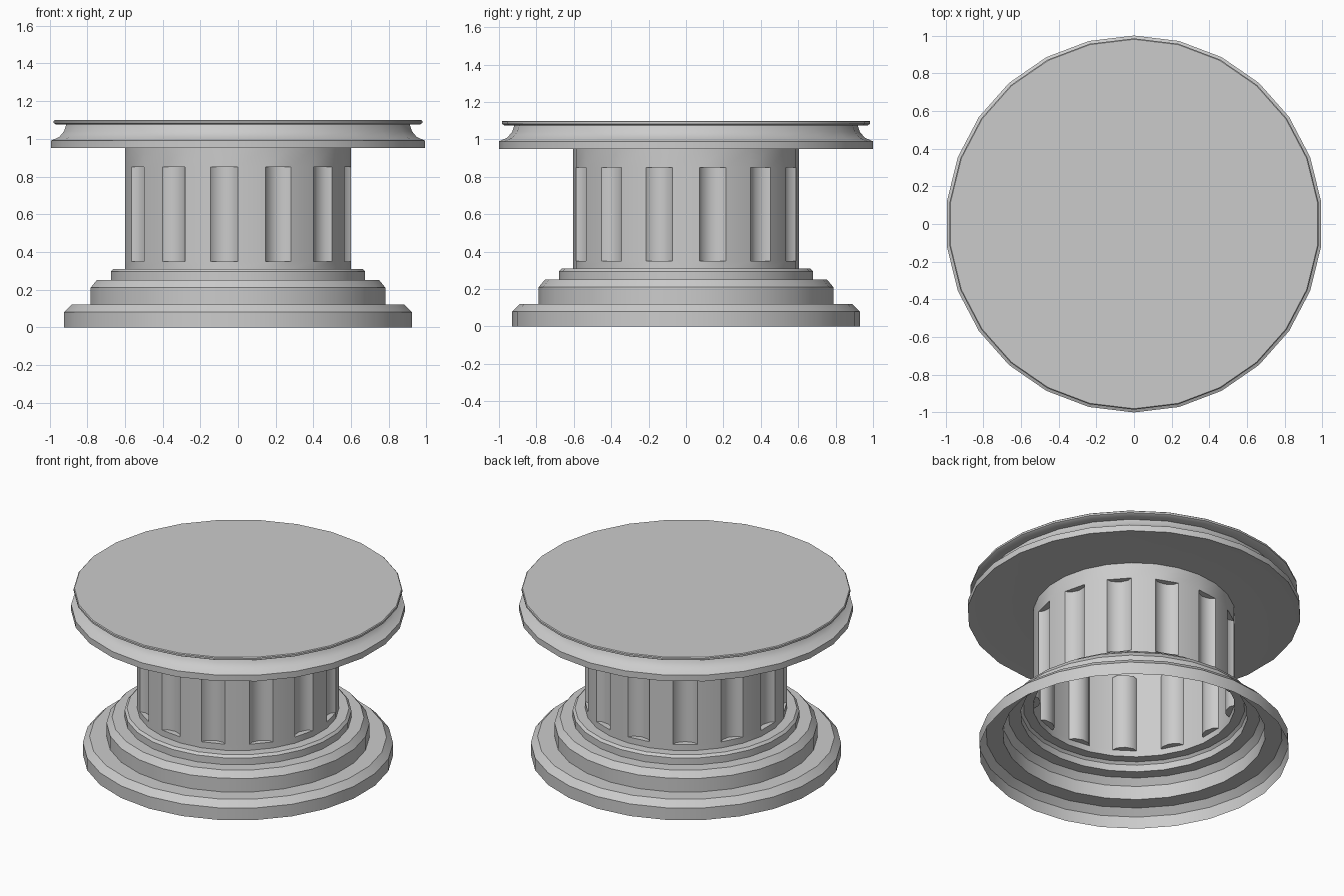
import bpy, bmesh, math
from mathutils import Vector

if "Cube" in bpy.data.objects:
    bpy.data.objects.remove(bpy.data.objects["Cube"])

SIDES = 26  # a vertex sits on the -y axis


def ring_point(r, i, z):
    a = -math.pi / 2 + 2 * math.pi * i / SIDES
    return Vector((r * math.cos(a), r * math.sin(a), z))


def finish(name, bm):
    bmesh.ops.remove_doubles(bm, verts=bm.verts, dist=0.0005)
    bmesh.ops.recalc_face_normals(bm, faces=bm.faces)
    mesh = bpy.data.meshes.new(name)
    bm.to_mesh(mesh)
    bm.free()
    ob = bpy.data.objects.new(name, mesh)
    bpy.context.collection.objects.link(ob)
    bpy.ops.object.select_all(action='DESELECT')
    ob.select_set(True)
    bpy.context.view_layer.objects.active = ob
    bpy.ops.object.shade_smooth_by_angle(angle=math.radians(35))
    return ob


def lathe(name, profile, cap_top=False):
    bm = bmesh.new()
    rings = [[bm.verts.new(ring_point(r, i, z)) for i in range(SIDES)] for r, z in profile]
    for a, b in zip(rings, rings[1:]):
        for i in range(SIDES):
            j = (i + 1) % SIDES
            bm.faces.new((a[i], a[j], b[j], b[i]))
    if cap_top:
        bm.faces.new(rings[-1])
    return finish(name, bm)


# Stepped base, open underneath
lathe("stepped_base", [(0.93, 0), (0.93, 0.08), (0.89, 0.12), (0.788, 0.12),
                       (0.788, 0.21), (0.755, 0.25), (0.68, 0.25),
                       (0.68, 0.295), (0.665, 0.31), (0.605, 0.31)])

# Column: every second facet carries a shallow hollow flute
R, BOTTOM, LOW, HIGH, TOP = 0.605, 0.31, 0.35, 0.85, 0.955
DEPTH = 0.04
bm = bmesh.new()


def face(*points):
    bm.faces.new([bm.verts.new(p) for p in points])


for i in range(SIDES):
    for z0, z1 in ((BOTTOM, LOW), (LOW, HIGH), (HIGH, TOP)):
        if z0 == LOW and i % 2:
            continue
        face(ring_point(R, i, z0), ring_point(R, i + 1, z0),
             ring_point(R, i + 1, z1), ring_point(R, i, z1))
    if i % 2:
        def section(z):
            p, q = ring_point(R, i, z), ring_point(R, i + 1, z)
            inward = -Vector((p.x + q.x, p.y + q.y, 0)).normalized()
            return [p.lerp(q, t) + inward * DEPTH * d
                    for t, d in ((0, 0), (0.15, 0.65), (0.5, 1), (0.85, 0.65), (1, 0))]
        low, high = section(LOW), section(HIGH)
        for k in range(4):
            face(low[k], low[k + 1], high[k + 1], high[k])
        face(*low)
        face(*high)
finish("fluted_column", bm)

# Round top slab with a coved edge
lathe("top_slab", [(0.605, 0.955), (0.92, 0.955), (1.0, 0.95), (1.0, 0.99),
                   (0.955, 1.01), (0.93, 1.04), (0.918, 1.075), (0.97, 1.075),
                   (0.985, 1.083), (0.985, 1.095), (0.98, 1.10)], cap_top=True)
